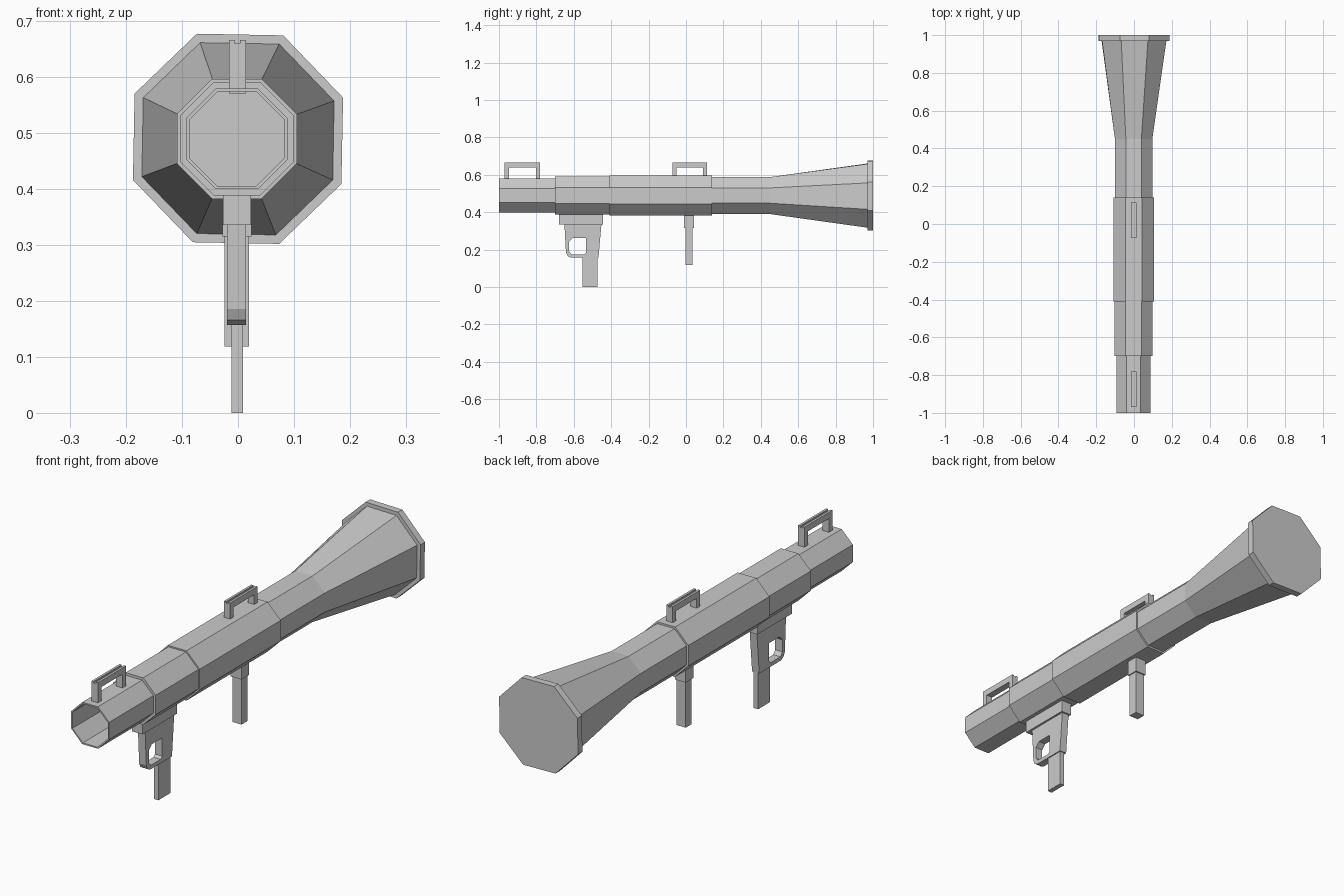
import bpy, bmesh, math

if "Cube" in bpy.data.objects:
    bpy.data.objects.remove(bpy.data.objects["Cube"])

CX, CZ = -0.002, 0.489  # tube axis


def finish(name, bm):
    bmesh.ops.recalc_face_normals(bm, faces=bm.faces[:])
    mesh = bpy.data.meshes.new(name)
    bm.to_mesh(mesh)
    bm.free()
    obj = bpy.data.objects.new(name, mesh)
    bpy.context.collection.objects.link(obj)
    return obj


def octagon_loft(name, rings):
    """Loft octagons along y; each ring is (y, apothem, centre x, twist)."""
    bm = bmesh.new()
    loops = []
    for y, apothem, cx, twist in rings:
        r = apothem / math.cos(math.pi / 8)
        angles = [math.radians(22.5 + 45 * i + twist) for i in range(8)]
        loops.append([bm.verts.new((cx + r * math.cos(a), y, CZ + r * math.sin(a)))
                      for a in angles])
    for a, b in zip(loops, loops[1:]):
        for i in range(8):
            j = (i + 1) % 8
            bm.faces.new((a[i], a[j], b[j], b[i]))
    bm.faces.new(loops[0])
    bm.faces.new(loops[-1])
    return finish(name, bm)


def extrude(name, points, direction, depth):
    bm = bmesh.new()
    face = bm.faces.new([bm.verts.new(p) for p in points])
    geom = bmesh.ops.extrude_face_region(bm, geom=[face])["geom"]
    verts = [g for g in geom if isinstance(g, bmesh.types.BMVert)]
    bmesh.ops.translate(bm, verts=verts, vec=[depth * d for d in direction])
    return finish(name, bm)


def side_plate(name, yz, x0, x1):
    return extrude(name, [(x0, y, z) for y, z in yz], (1, 0, 0), x1 - x0)


def box(name, x0, x1, y0, y1, z0, z1):
    return side_plate(name, [(y0, z0), (y1, z0), (y1, z1), (y0, z1)], x0, x1)


# Stepped launch tube with open bore and flared rear
profile = [(0.96, 0.084), (-1, 0.084), (-1, 0.090),
           (-0.70, 0.090), (-0.70, 0.101),
           (-0.41, 0.101), (-0.41, 0.107),
           (0.14, 0.107), (0.14, 0.099), (0.45, 0.099)]
rings = [(y, a, CX, 0) for y, a in profile] + [(0.975, 0.171, 0, -1)]
octagon_loft("launch_tube", rings)

# Closed rear flange
octagon_loft("rear_flange", [(0.97, 0.186, 0, -1.1), (1.0, 0.186, 0, -1.1)])

# Carry handles: two legs and a bar with a shallow groove on top
for label, y0, y1, base in (("front", -0.97, -0.78, 0.57), ("middle", -0.073, 0.113, 0.59)):
    x0, x1 = -0.016, 0.014
    section = [(x0, 0.638), (x1, 0.638), (x1, 0.665), (0.004, 0.665),
               (0.004, 0.659), (-0.006, 0.659), (-0.006, 0.665), (x0, 0.665)]
    extrude(label + "_handle_bar", [(x, y0, z) for x, z in section], (0, 1, 0), y1 - y0)
    for end, y in (("front", y0), ("rear", y1 - 0.023)):
        box(f"{label}_handle_{end}_leg", x0, x1, y, y + 0.023, base, 0.638)

# Trigger housing with its mount, finger opening and grip
box("trigger_mount", -0.027, 0.023, -0.68, -0.445, 0.335, 0.40)
housing = side_plate("trigger_housing",
                     [(-0.65, 0.337), (-0.642, 0.185), (-0.633, 0.166), (-0.615, 0.157),
                      (-0.468, 0.157), (-0.452, 0.337)], -0.020, 0.014)
opening = side_plate("trigger_opening_cutter",
                     [(-0.625, 0.19), (-0.612, 0.174), (-0.545, 0.174), (-0.535, 0.184),
                      (-0.535, 0.262), (-0.605, 0.262), (-0.625, 0.242)], -0.1, 0.1)
opening.hide_render = True
opening.hide_viewport = True
cut = housing.modifiers.new("finger_opening", "BOOLEAN")
cut.object = opening
cut.operation = "DIFFERENCE"
cut.solver = "EXACT"
box("trigger_grip", -0.012, 0.009, -0.553, -0.472, 0.0, 0.165)

# Support grip and collar
box("support_grip_collar", -0.028, 0.024, -0.010, 0.042, 0.315, 0.39)
box("support_grip", -0.024, 0.020, -0.004, 0.036, 0.118, 0.32)
